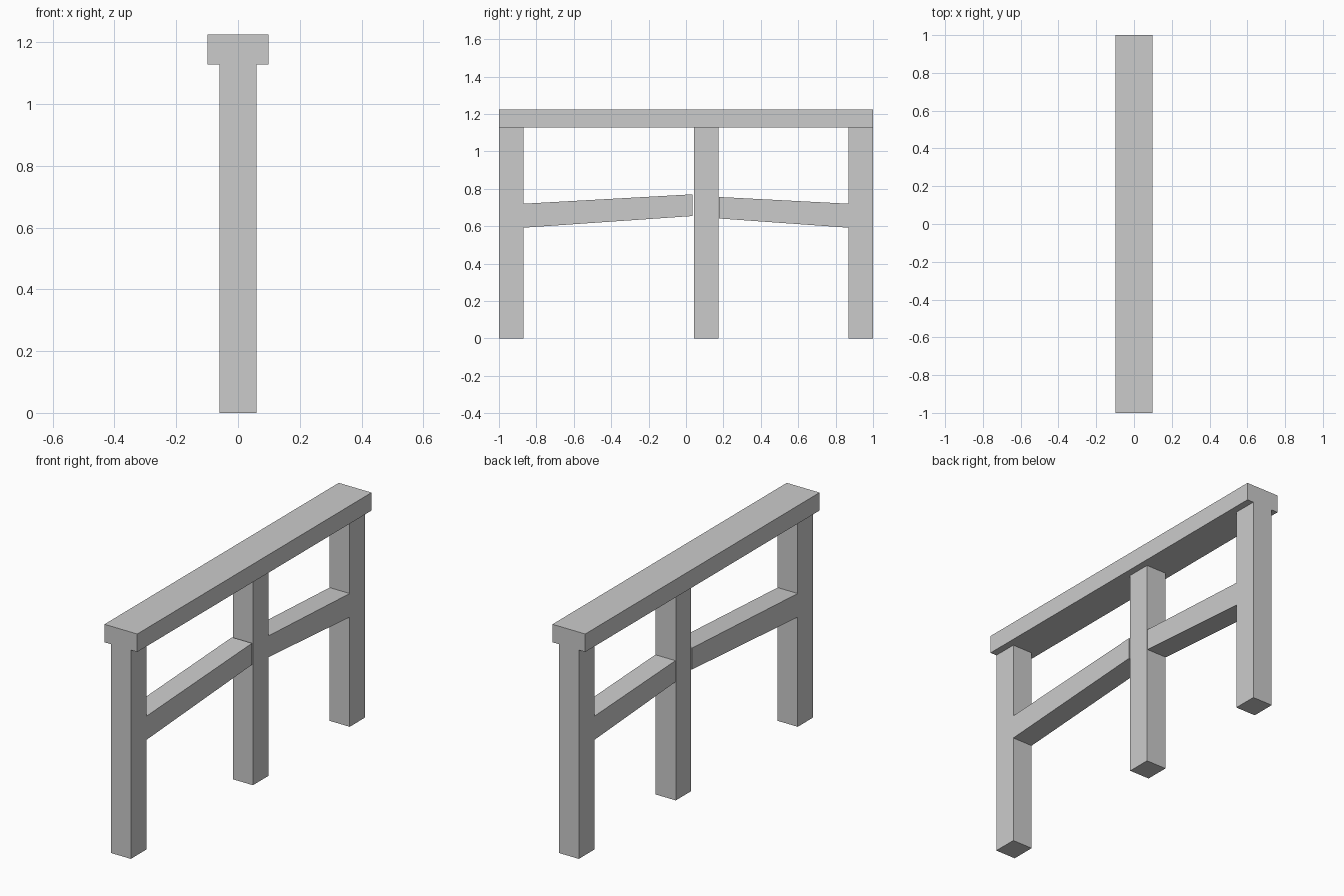
import bpy, bmesh

if "Cube" in bpy.data.objects:
    bpy.data.objects.remove(bpy.data.objects["Cube"])

POST_HALF = 0.06   # half thickness of posts and rails in x
BEAM_HALF = 0.098  # half width of the top beam in x
BEAM_Z = 1.128     # underside of the beam
TOP_Z = 1.225


def extrude_profile(name, points, half):
    """Extrude a (y, z) outline symmetrically along x."""
    bm = bmesh.new()
    face = bm.faces.new([bm.verts.new((-half, y, z)) for y, z in points])
    ext = bmesh.ops.extrude_face_region(bm, geom=[face], use_keep_orig=True)
    verts = [g for g in ext["geom"] if isinstance(g, bmesh.types.BMVert)]
    bmesh.ops.translate(bm, verts=verts, vec=(2 * half, 0, 0))
    bmesh.ops.recalc_face_normals(bm, faces=bm.faces)
    mesh = bpy.data.meshes.new(name)
    bm.to_mesh(mesh)
    bm.free()
    obj = bpy.data.objects.new(name, mesh)
    bpy.context.collection.objects.link(obj)
    return obj


def rect(y0, y1, z0, z1):
    return [(y0, z0), (y1, z0), (y1, z1), (y0, z1)]


def post_with_rail(name, side, rail_y, rail_z0, rail_z1):
    """End post and its sloping rail as one flush outline."""
    o, i = side * 1.0, side * 0.868
    extrude_profile(name, [(o, 0), (i, 0), (i, 0.592), (rail_y, rail_z0),
                           (rail_y, rail_z1), (i, 0.72), (i, BEAM_Z),
                           (o, BEAM_Z)], POST_HALF)


# Top beam
extrude_profile("top_beam", rect(-1, 1, BEAM_Z, TOP_Z), BEAM_HALF)

# Off-centre middle post
extrude_profile("middle_post", rect(0.042, 0.173, 0, BEAM_Z), POST_HALF)

# End posts with rails
post_with_rail("front_post_and_rail", -1, 0.034, 0.654, 0.77)
post_with_rail("back_post_and_rail", 1, 0.176, 0.641, 0.756)
